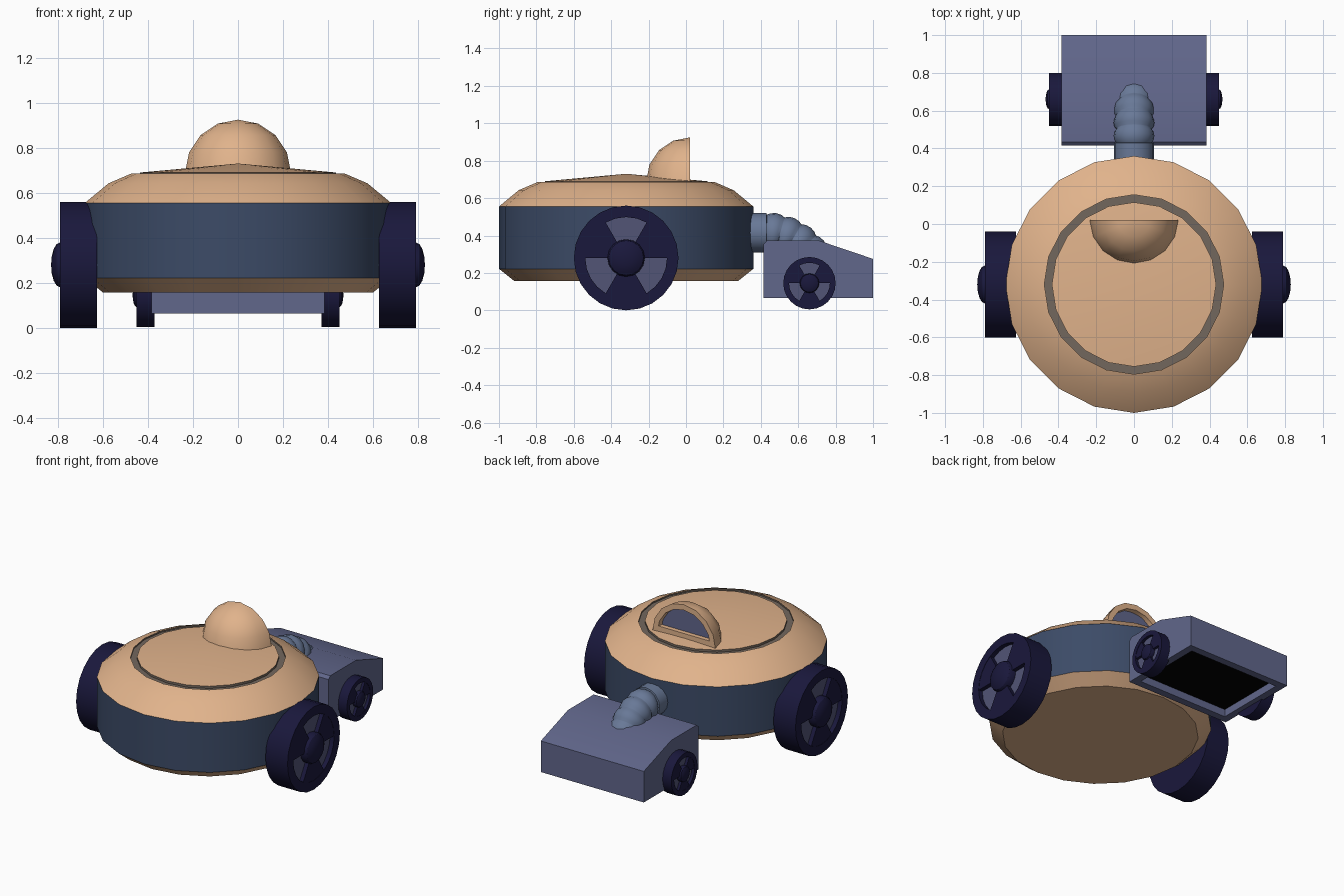
import bpy, bmesh
from math import sin, cos, pi, radians
from mathutils import Matrix, Vector

if "Cube" in bpy.data.objects:
    bpy.data.objects.remove(bpy.data.objects["Cube"])


def material(name, rgb):
    m = bpy.data.materials.new(name)
    m.diffuse_color = (*rgb, 1)
    m.use_nodes = True
    m.node_tree.nodes["Principled BSDF"].inputs["Base Color"].default_value = m.diffuse_color
    return m


TAN = material("tan", (0.75, 0.45, 0.26))
NAVY = material("navy", (0.045, 0.07, 0.135))
GROOVE = material("groove_brown", (0.17, 0.135, 0.11))
RUBBER = material("dark_blue", (0.010, 0.009, 0.045))
SLATE = material("slate", (0.12, 0.135, 0.26))
RECESS = material("wheel_recess", (0.085, 0.09, 0.18))
HOSE = material("hose_grey", (0.14, 0.19, 0.31))
BLACK = material("black", (0.0, 0.0, 0.0))


def finish(name, bm, mats, mirror=False):
    bmesh.ops.remove_doubles(bm, verts=bm.verts, dist=1e-5)
    bmesh.ops.recalc_face_normals(bm, faces=bm.faces)
    me = bpy.data.meshes.new(name)
    bm.to_mesh(me)
    bm.free()
    ob = bpy.data.objects.new(name, me)
    bpy.context.collection.objects.link(ob)
    for m in mats:
        me.materials.append(m)
    bpy.ops.object.select_all(action='DESELECT')
    ob.select_set(True)
    bpy.context.view_layer.objects.active = ob
    bpy.ops.object.shade_smooth_by_angle(angle=radians(30))
    if mirror:
        ob.modifiers.new("mirror", 'MIRROR').use_mirror_merge = False
    return ob


def bridge(bm, rings, closed):
    for a, b in zip(rings, rings[1:]):
        n = len(a)
        for i in range(n if closed else n - 1):
            j = (i + 1) % n
            bm.faces.new((a[i], a[j], b[j], b[i]))


def lathe(name, profile, n, mat, xf, start=0, sweep=2 * pi, solid=False, mirror=False):
    """Revolve (radius, height) points round local z; solid closes the section."""
    bm = bmesh.new()
    rings = []
    for k in range(n + 1):
        a = start + sweep * k / n
        rings.append([bm.verts.new(xf @ Vector((r * cos(a), r * sin(a), h))) for r, h in profile])
    bridge(bm, rings, solid)
    if solid and sweep < 6:
        bm.faces.new(rings[0])
        bm.faces.new(rings[-1])
    return finish(name, bm, [mat], mirror)


# Round body: skirt, band, shell, groove and slightly conical lid
body = Matrix.Translation((0, -0.32, 0))
for name, prof, mat in (
    ("lower_skirt", [(0, .158), (.60, .158), (.68, .222)], TAN),
    ("body_band", [(.68, .222), (.68, .555)], NAVY),
    ("upper_shell", [(.68, .555), (.575, .642), (.475, .685)], TAN),
    ("lid_groove", [(.475, .685), (.475, .675), (.435, .675), (.435, .69)], GROOVE),
    ("lid", [(.435, .69), (0, .73)], TAN),
):
    lathe(name, prof, 20, mat, body)

# Half-dome hood with a recessed window facing the rear
hood = Matrix.Translation((0, 0.022, 0.69))
arc = [i * pi / 16 for i in range(0, 9, 2)]
section = [(.235 * cos(a), .235 * sin(a)) for a in arc]
section += [(.198 * cos(a), .198 * sin(a)) for a in reversed(arc)]
lathe("hood", section, 8, TAN, hood, pi, pi, True)
bm = bmesh.new()
bm.faces.new([bm.verts.new(hood @ Vector((.2 * cos(i * pi / 8), -.03, .2 * sin(i * pi / 8))))
              for i in range(9)])
finish("hood_window", bm, [SLATE])
bm = bmesh.new()
bmesh.ops.create_cube(bm, size=1, matrix=hood @ Matrix.Translation((0, -.018, .015))
                      @ Matrix.Diagonal((.43, .036, .05, 1)))
finish("hood_sill", bm, [TAN])


# Wheels: tyre, recessed disc, three wedge spokes and domed hub
def wheels(prefix, y, z, R, x0, x1, hub_r, bulge, depth):
    xf = Matrix.Translation((0, y, z)) @ Matrix.Rotation(pi / 2, 4, 'Y')
    ri, floor = R * .78, x1 - depth
    lathe(prefix + "_tyre", [(0, x0), (R, x0), (R, x1), (ri, x1), (ri, floor)],
          24, RUBBER, xf, mirror=True)
    lathe(prefix + "_disc", [(0, floor), (ri, floor)], 24, RECESS, xf, mirror=True)
    for k in range(3):
        lathe(f"{prefix}_spoke_{k + 1}",
              [(hub_r * .8, floor), (ri, floor), (ri, x1 - .002), (hub_r * .8, x1 - .002)],
              4, RUBBER, xf, k * 2 * pi / 3 - pi / 6, pi / 3, True, True)
    dome = [(hub_r * cos(i * pi / 8), x1 + bulge * sin(i * pi / 8)) for i in range(5)]
    lathe(prefix + "_hub", [(hub_r, floor)] + dome, 16, RUBBER, xf, mirror=True)


wheels("main_wheel", -0.32, 0.28, 0.28, 0.625, 0.79, 0.10, 0.04, 0.03)
wheels("small_wheel", 0.66, 0.145, 0.14, 0.37, 0.45, 0.052, 0.018, 0.02)

# Suction head with a black opening underneath
bm = bmesh.new()
side = [(.415, .065), (1, .065), (1, .275), (.71, .373), (.435, .373), (.415, .355)]
bridge(bm, [[bm.verts.new((x, y, z)) for y, z in side] for x in (-.385, .385)], True)
bmesh.ops.holes_fill(bm, edges=bm.edges)
bmesh.ops.recalc_face_normals(bm, faces=bm.faces)
base = min(bm.faces, key=lambda f: f.calc_center_median().z)
bmesh.ops.inset_region(bm, faces=[base], thickness=.07)
inner = bmesh.ops.extrude_discrete_faces(bm, faces=[base])["faces"][0]
bmesh.ops.translate(bm, verts=inner.verts, vec=(0, 0, .05))
inner.material_index = 1
finish("suction_head", bm, [SLATE, BLACK])

# Ribbed hose bending down from the body into the head
stations = [(-.10, 0, .105), (0, 0, .105)]
for s in range(5):
    for f, r in ((.02, .095), (.2, .104), (.5, .108), (.8, .104), (.98, .095)):
        stations.append((0, radians(15 * (s + f)), r))
bm = bmesh.new()
rings = []
for dy, t, r in stations:
    out = Vector((0, sin(t), cos(t)))
    c = Vector((0, .43 + dy, .135)) + out * .28
    rings.append([bm.verts.new(c + r * (Vector((cos(a), 0, 0)) + out * sin(a)))
                  for a in (2 * pi * i / 16 for i in range(16))])
bridge(bm, rings, True)
finish("hose", bm, [HOSE])
